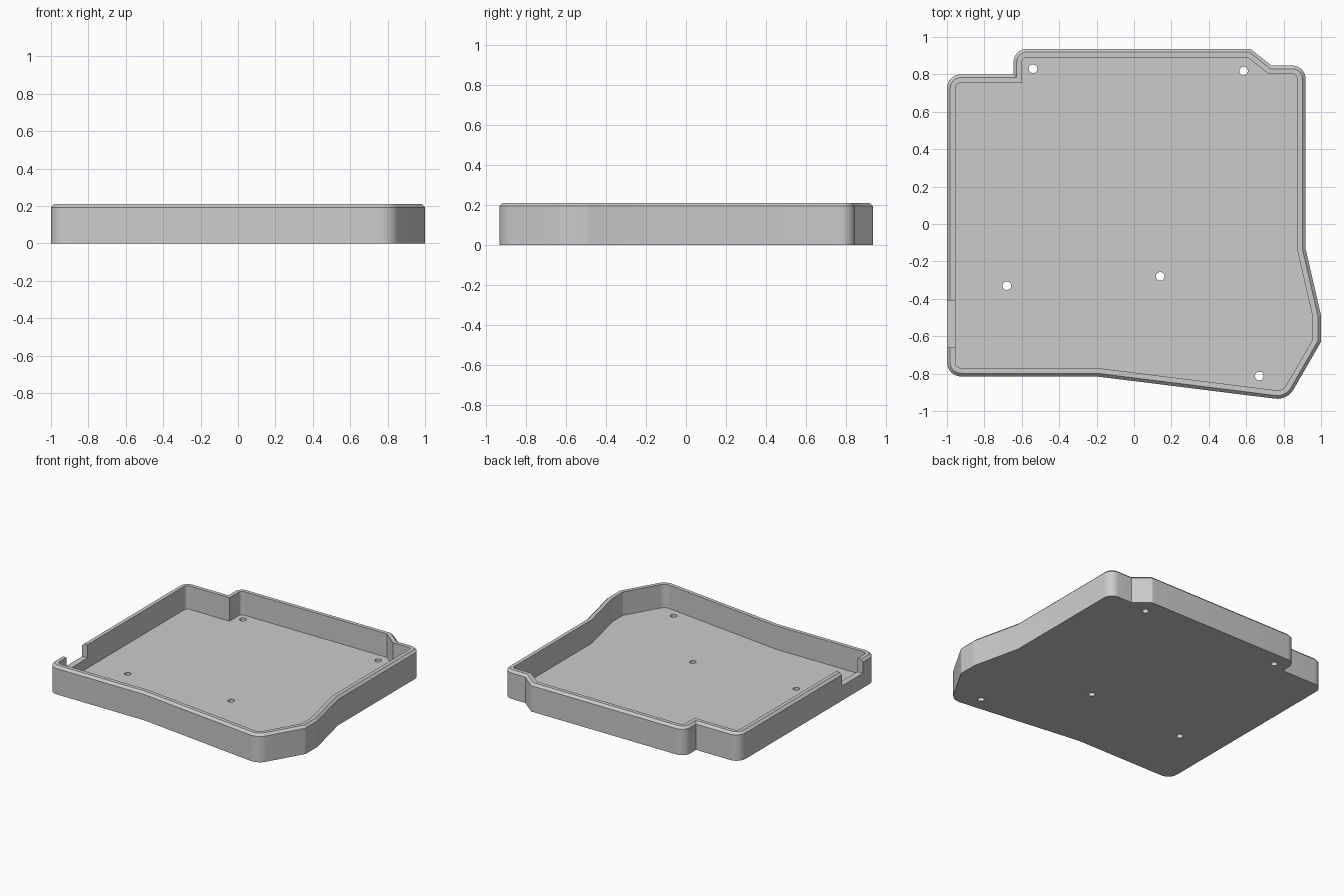
import bpy, bmesh
from math import tan, pi
from mathutils import Vector, Matrix

if "Cube" in bpy.data.objects:
    bpy.data.objects.remove(bpy.data.objects["Cube"])

HEIGHT, FLOOR, WALL, CHAMFER = 0.21, 0.035, 0.045, 0.017

# Outer corners, counter-clockwise: x, y, corner radius (0 stays sharp)
CORNERS = [(-1, -0.815, 0.075), (-0.2, -0.815, 0), (0.82, -0.942, 0.1),
           (1, -0.63, 0.03), (1, -0.49, 0.03), (0.917, -0.13, 0),
           (0.917, 0.847, 0.07), (0.735, 0.847, 0), (0.623, 0.936, 0.02),
           (-0.644, 0.936, 0.07), (-0.644, 0.8, 0), (-1, 0.8, 0.075)]
HOLES = [(-0.54, 0.83), (0.586, 0.818), (-0.68, -0.33), (0.14, -0.28), (0.67, -0.813)]


def outline(inset):
    """Rounded outline moved inward by the inset."""
    pts = [Vector(c[:2]) for c in CORNERS]
    n = len(pts)
    result = []
    for i, p in enumerate(pts):
        a = (p - pts[i - 1]).normalized()
        b = (pts[(i + 1) % n] - p).normalized()
        na, nb = Vector((-a.y, a.x)), Vector((-b.y, b.x))
        corner = p + (na + nb) * (inset / (1 + na.dot(nb)))
        if CORNERS[i][2] == 0:
            result.append(corner)
            continue
        r = max(CORNERS[i][2] - inset, 0.005)
        turn = abs(a.angle(b))
        start = corner - a * r * tan(turn / 2)
        centre = start + na * r
        steps = 8
        for k in range(steps + 1):
            result.append(centre + Matrix.Rotation(turn * k / steps, 2) @ (start - centre))
    return result


def make_object(name, bm):
    mesh = bpy.data.meshes.new(name)
    bmesh.ops.recalc_face_normals(bm, faces=bm.faces)
    bm.to_mesh(mesh)
    bm.free()
    obj = bpy.data.objects.new(name, mesh)
    bpy.context.collection.objects.link(obj)
    return obj


# Tray shell: rings from the underside, over the chamfered rim, down to the floor
bm = bmesh.new()
rings = []
for inset, z in [(0, 0), (0, HEIGHT - CHAMFER), (CHAMFER, HEIGHT), (WALL, HEIGHT), (WALL, FLOOR)]:
    rings.append([bm.verts.new((p.x, p.y, z)) for p in outline(inset)])
for low, high in zip(rings, rings[1:]):
    for i in range(len(low)):
        j = (i + 1) % len(low)
        bm.faces.new((low[i], low[j], high[j], high[i]))
bm.faces.new(rings[0][::-1])
bm.faces.new(rings[-1])
tray = make_object("tray", bm)

# Cutters: screw holes through the floor and the cable notch in the side wall
bm = bmesh.new()
for x, y in HOLES:
    bmesh.ops.create_cone(bm, cap_ends=True, segments=24, radius1=0.023, radius2=0.023,
                          depth=0.2, matrix=Matrix.Translation((x, y, 0)))
bmesh.ops.create_cube(bm, size=1, matrix=Matrix.Translation((-1, -0.535, 0.21))
                      @ Matrix.Diagonal((0.16, 0.25, 0.2, 1)))
cutter = make_object("cutter", bm)
cutter.hide_render = True

cut = tray.modifiers.new("cut", "BOOLEAN")
cut.operation = "DIFFERENCE"
cut.solver = "EXACT"
cut.object = cutter
bpy.context.view_layer.update()
cut_mesh = bpy.data.meshes.new_from_object(
    tray.evaluated_get(bpy.context.evaluated_depsgraph_get()))
tray.modifiers.clear()
tray.data = cut_mesh
bpy.data.objects.remove(cutter)

# Plain grey plastic
grey = bpy.data.materials.new("light_grey")
grey.use_nodes = True
colour = (0.6, 0.6, 0.6, 1)
grey.diffuse_color = colour
grey.node_tree.nodes["Principled BSDF"].inputs["Base Color"].default_value = colour
tray.data.materials.clear()
tray.data.materials.append(grey)

bpy.ops.object.select_all(action="DESELECT")
tray.select_set(True)
bpy.context.view_layer.objects.active = tray
bpy.ops.object.shade_smooth_by_angle(angle=pi / 6)
